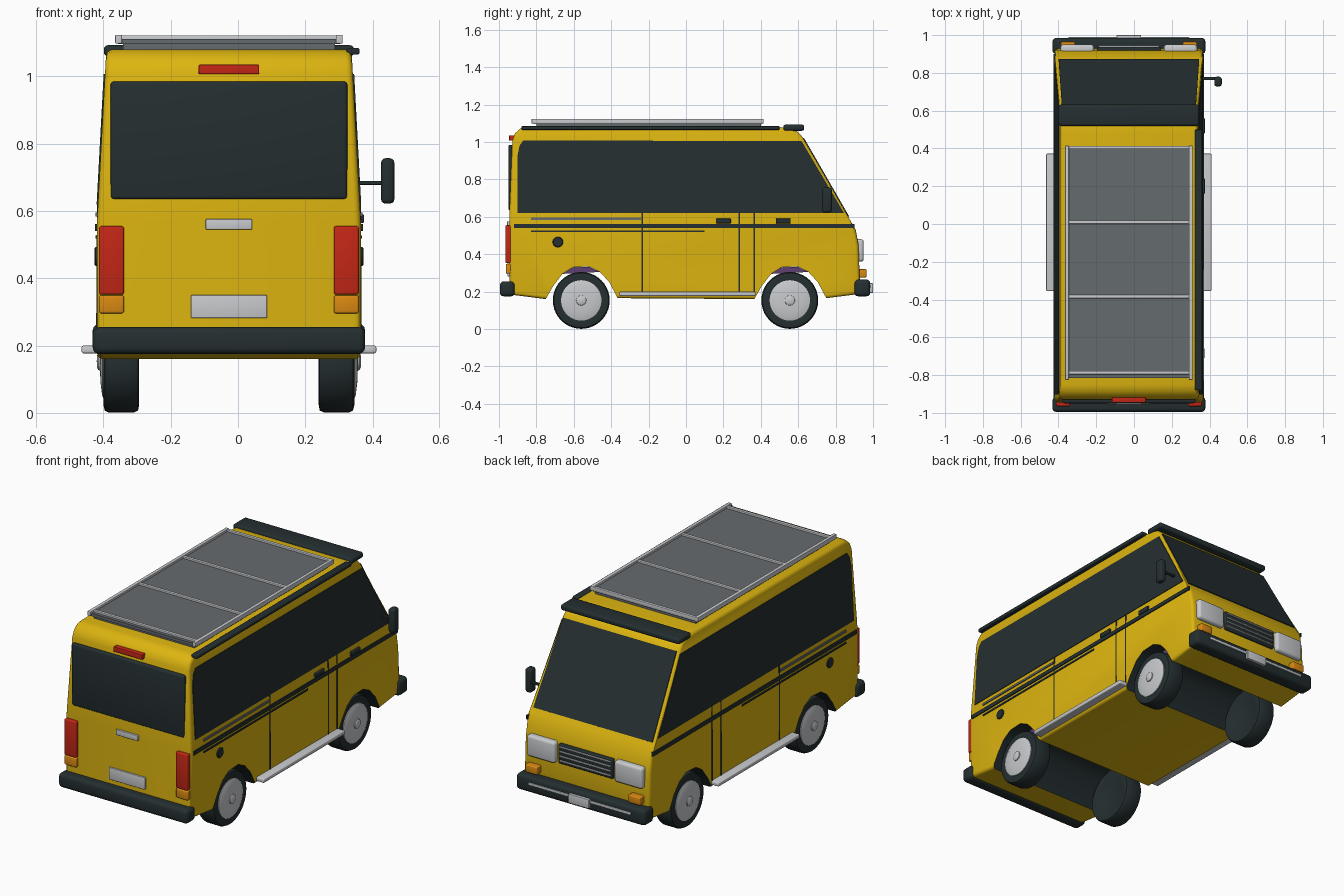
import bpy, bmesh, math
from mathutils import Vector, Matrix

cube = bpy.data.objects.get("Cube")
if cube:
    bpy.data.objects.remove(cube, do_unlink=True)

CX = -0.027            # body centre line, offset by the single door mirror
WAIST = 0.57


def material(name, r, g, b):
    m = bpy.data.materials.new(name)
    m.use_nodes = True
    m.diffuse_color = (r, g, b, 1)
    m.node_tree.nodes["Principled BSDF"].inputs["Base Color"].default_value = (r, g, b, 1)
    return m


YELLOW = material("yellow paint", 0.72, 0.46, 0.005)
DARK = material("dark trim", 0.018, 0.028, 0.03)
RED = material("red lens", 0.55, 0.02, 0.008)
ORANGE = material("orange lens", 0.7, 0.25, 0.006)
SILVER = material("silver", 0.58, 0.59, 0.61)
GREY = material("panel grey", 0.13, 0.145, 0.155)
PURPLE = material("purple liner", 0.11, 0.05, 0.17)


def half_width(z):
    return 0.392 - max(0, z - WAIST) * 0.054


def finish(bm, name, *mats, smooth=True):
    bmesh.ops.recalc_face_normals(bm, faces=bm.faces)
    mesh = bpy.data.meshes.new(name)
    bm.to_mesh(mesh)
    bm.free()
    ob = bpy.data.objects.new(name, mesh)
    bpy.context.collection.objects.link(ob)
    ob.location.x = CX
    for m in mats:
        mesh.materials.append(m)
    if smooth:
        bpy.ops.object.select_all(action='DESELECT')
        ob.select_set(True)
        bpy.context.view_layer.objects.active = ob
        bpy.ops.object.shade_smooth_by_angle(angle=math.radians(35))
    return ob


def box(name, x, y, z, mat, bevel=0.004):
    """Box from (min, max) ranges, with rounded edges."""
    bm = bmesh.new()
    bmesh.ops.create_cube(bm, size=1)
    for v in bm.verts:
        v.co = [r[0] if c < 0 else r[1] for c, r in zip(v.co, (x, y, z))]
    if bevel:
        bmesh.ops.bevel(bm, geom=bm.edges[:], offset=bevel, segments=3,
                        profile=0.5, affect='EDGES')
    return finish(bm, name, mat)


def pair(name, x, y, z, mat, bevel=0.004):
    box("left_" + name, x, y, z, mat, bevel)
    box("right_" + name, (-x[1], -x[0]), y, z, mat, bevel)


def extrude(bm, points, vec):
    face = bm.faces.new([bm.verts.new(p) for p in points])
    geom = bmesh.ops.extrude_face_region(bm, geom=[face])["geom"]
    bmesh.ops.translate(bm, vec=vec, verts=[g for g in geom if isinstance(g, bmesh.types.BMVert)])


def prism(name, points, vec, mat):
    bm = bmesh.new()
    extrude(bm, points, vec)
    return finish(bm, name, mat, smooth=False)


def side_plate(name, outline, mat, lift=0.004, sides=(1, -1)):
    """Thin plate that follows the leaning body side."""
    for s in sides:
        pts = [(s * (half_width(z) - 0.004), y, z) for y, z in outline]
        prism(("left_" if s > 0 else "right_") + name, pts, (s * (lift + 0.004), 0, 0), mat)


def rect(y0, y1, z0, z1):
    return [(y0, z0), (y1, z0), (y1, z1), (y0, z1)]


def lathe(name, profile, side, y, z, mat):
    """Turn (radius, x) points about a sideways axle."""
    bm = bmesh.new()
    verts = [bm.verts.new((x, 0, r)) for r, x in profile]
    edges = [bm.edges.new(e) for e in zip(verts, verts[1:])]
    bmesh.ops.spin(bm, geom=verts + edges, cent=(0, 0, 0), axis=(1, 0, 0),
                   angle=math.tau, steps=40, use_merge=True)
    bmesh.ops.remove_doubles(bm, verts=bm.verts, dist=1e-5)
    bmesh.ops.transform(bm, matrix=Matrix.Translation((0, y, z)) @ Matrix.Diagonal((side, 1, 1, 1)),
                        verts=bm.verts)
    return finish(bm, name, mat)


# Body shell: side profile with both wheel arches, extruded and tapered
ARCH = [(-0.19, 0.16), (-0.15, 0.23), (-0.10, 0.295), (-0.045, 0.33), (0.04, 0.335),
        (0.10, 0.305), (0.15, 0.25), (0.195, 0.165)]
AXLES = (("rear", -0.56), ("front", 0.555))
profile = [(-0.945, 0.185)]
for _, axle in AXLES:
    profile += [(axle + y, z) for y, z in ARCH]
profile += [(0.91, 0.185), (0.93, 0.25), (0.922, 0.45), (0.908, 0.53), (0.885, WAIST),
            (0.62, 1.03), (0.59, 1.06), (0.54, 1.077), (0.48, 1.08), (-0.85, 1.08),
            (-0.885, 1.073), (-0.915, 1.045), (-0.928, 1.01), (-0.945, 0.6)]
bm = bmesh.new()
extrude(bm, [(-1, y, z) for y, z in profile], (2, 0, 0))
bmesh.ops.bisect_plane(bm, geom=bm.verts[:] + bm.edges[:] + bm.faces[:],
                       plane_co=(0, 0, WAIST), plane_no=(0, 0, 1))
for v in bm.verts:
    v.co.x = math.copysign(half_width(v.co.z), v.co.x)
bmesh.ops.recalc_face_normals(bm, faces=bm.faces)
for f in bm.faces:
    c = f.calc_center_median()
    in_arch = any(abs(c.y - a) < 0.19 for _, a in AXLES) and c.z < 0.4
    f.material_index = int(in_arch and abs(f.normal.x) < 0.5)
rim = [e for e in bm.edges if len(e.link_faces) == 2
       and sum(abs(f.normal.x) > 0.9 for f in e.link_faces) == 1
       and not any(f.material_index for f in e.link_faces)]
bmesh.ops.bevel(bm, geom=rim, offset=0.018, segments=3, profile=0.5, affect='EDGES')
finish(bm, "body", YELLOW, DARK)

# Glass
side_plate("side_windows", [(-0.902, 0.62), (0.845, 0.62), (0.618, 1.005), (-0.87, 1.008),
                            (-0.89, 0.98), (-0.902, 0.92)], DARK)
slope = Vector((0, 0.46, 0.265)).normalized()
prism("windscreen", [(-0.372, 0.868, 0.6), (0.372, 0.868, 0.6), (0.355, 0.626, 1.02), (-0.355, 0.626, 1.02)],
      slope * 0.005, DARK)
box("rear_window", (-0.352, 0.352), (-0.949, -0.92), (0.635, 0.985), DARK, 0.01)

# Side stripes, door seams, handles, filler caps
side_plate("waist_stripe", rect(-0.92, 0.9, 0.54, 0.562), DARK, 0.006)
side_plate("door_rail", rect(-0.83, -0.24, 0.584, 0.596), GREY, 0.006)
side_plate("lower_stripe", rect(-0.83, 0.1, 0.518, 0.528), DARK)
for i, y in enumerate((-0.235, 0.285, 0.365)):
    side_plate(f"door_seam_{i + 1}", rect(y - 0.004, y + 0.004, 0.2, 0.62), DARK, 0.003)
for name, y in (("sliding_door_handle", 0.2), ("front_door_handle", 0.52)):
    box(name, (0.38, 0.402), (y - 0.04, y + 0.04), (0.565, 0.59), DARK)
for name, s in (("left", 1), ("right", -1)):
    lathe(name + "_filler_cap", [(0, 0.4), (0.024, 0.4), (0.028, 0.396), (0.028, 0.38)],
          s, -0.685, 0.465, DARK)

# Wheels
TYRE = [(0, 0.29), (0.09, 0.285), (0.13, 0.267), (0.146, 0.27), (0.152, 0.283),
        (0.152, 0.357), (0.146, 0.369), (0.13, 0.373), (0.1, 0.368), (0, 0.365)]
CAP = [(0.108, 0.365), (0.108, 0.374), (0.1, 0.377), (0.06, 0.382), (0.027, 0.383),
       (0.026, 0.388), (0.018, 0.392), (0, 0.393)]
for axle_name, y in AXLES:
    for name, s in (("left", 1), ("right", -1)):
        lathe(f"{axle_name}_{name}_tyre", TYRE, s, y, 0.153, DARK)
        lathe(f"{axle_name}_{name}_hubcap", CAP, s, y, 0.153, SILVER)
        prism(f"{axle_name}_{name}_arch_liner",
              [(s * 0.3, y + a, min(b, 0.333)) for a, b in ARCH[2:6]], (s * 0.006, 0, 0), PURPLE)

# Running boards and bumpers
pair("running_board", (0.36, 0.438), (-0.355, 0.372), (0.177, 0.2), SILVER, 0.006)
box("rear_bumper", (-0.405, 0.405), (-0.995, -0.915), (0.175, 0.255), DARK, 0.02)
box("front_bumper", (-0.405, 0.405), (0.9, 0.985), (0.175, 0.265), DARK, 0.02)
box("front_bumper_strip", (-0.32, 0.32), (0.975, 0.99), (0.222, 0.236), SILVER, 0.003)
box("front_number_plate", (-0.065, 0.065), (0.975, 1.0), (0.193, 0.245), SILVER, 0.003)

# Rear lamps and fittings
pair("tail_lamp", (0.312, 0.386), (-0.965, -0.93), (0.352, 0.555), RED, 0.006)
pair("rear_indicator", (0.312, 0.386), (-0.963, -0.93), (0.296, 0.349), ORANGE, 0.006)
box("high_brake_lamp", (-0.09, 0.09), (-0.946, -0.91), (1.007, 1.035), RED, 0.003)
box("tailgate_handle", (-0.069, 0.069), (-0.956, -0.93), (0.545, 0.576), SILVER, 0.003)
box("rear_number_plate", (-0.113, 0.113), (-0.955, -0.93), (0.282, 0.35), SILVER, 0.003)

# Front lamps and grille
pair("headlamp", (0.185, 0.362), (0.9, 0.95), (0.36, 0.48), SILVER, 0.015)
pair("front_indicator", (0.285, 0.36), (0.91, 0.965), (0.276, 0.32), ORANGE, 0.006)
box("grille", (-0.17, 0.17), (0.9, 0.938), (0.365, 0.475), DARK, 0.006)
for i in range(4):
    z = 0.38 + i * 0.026
    box(f"grille_bar_{i + 1}", (-0.16, 0.16), (0.93, 0.945), (z, z + 0.008), SILVER, 0.002)

# Door mirror, on one side only
box("mirror_arm", (0.37, 0.465), (0.762, 0.778), (0.678, 0.69), DARK, 0.003)
box("mirror_head", (0.452, 0.492), (0.728, 0.78), (0.622, 0.757), DARK, 0.014)

# Roof: visor, awning rail, solar panels in a frame
box("roof_visor", (-0.372, 0.372), (0.52, 0.632), (1.06, 1.093), DARK, 0.012)
box("awning_rail", (0.35, 0.388), (-0.88, 0.5), (1.065, 1.085), DARK, 0.005)
box("panel_base", (-0.315, 0.315), (-0.8, 0.4), (1.075, 1.1), GREY, 0)
box("solar_panel", (-0.33, 0.33), (-0.815, 0.41), (1.096, 1.112), GREY, 0)
pair("panel_rail", (0.318, 0.338), (-0.825, 0.415), (1.098, 1.124), SILVER, 0.003)
for i, y in enumerate((-0.787, -0.385, 0.01, 0.405)):
    box(f"panel_crossbar_{i + 1}", (-0.33, 0.33), (y - 0.009, y + 0.009), (1.1, 1.122), SILVER, 0.003)
